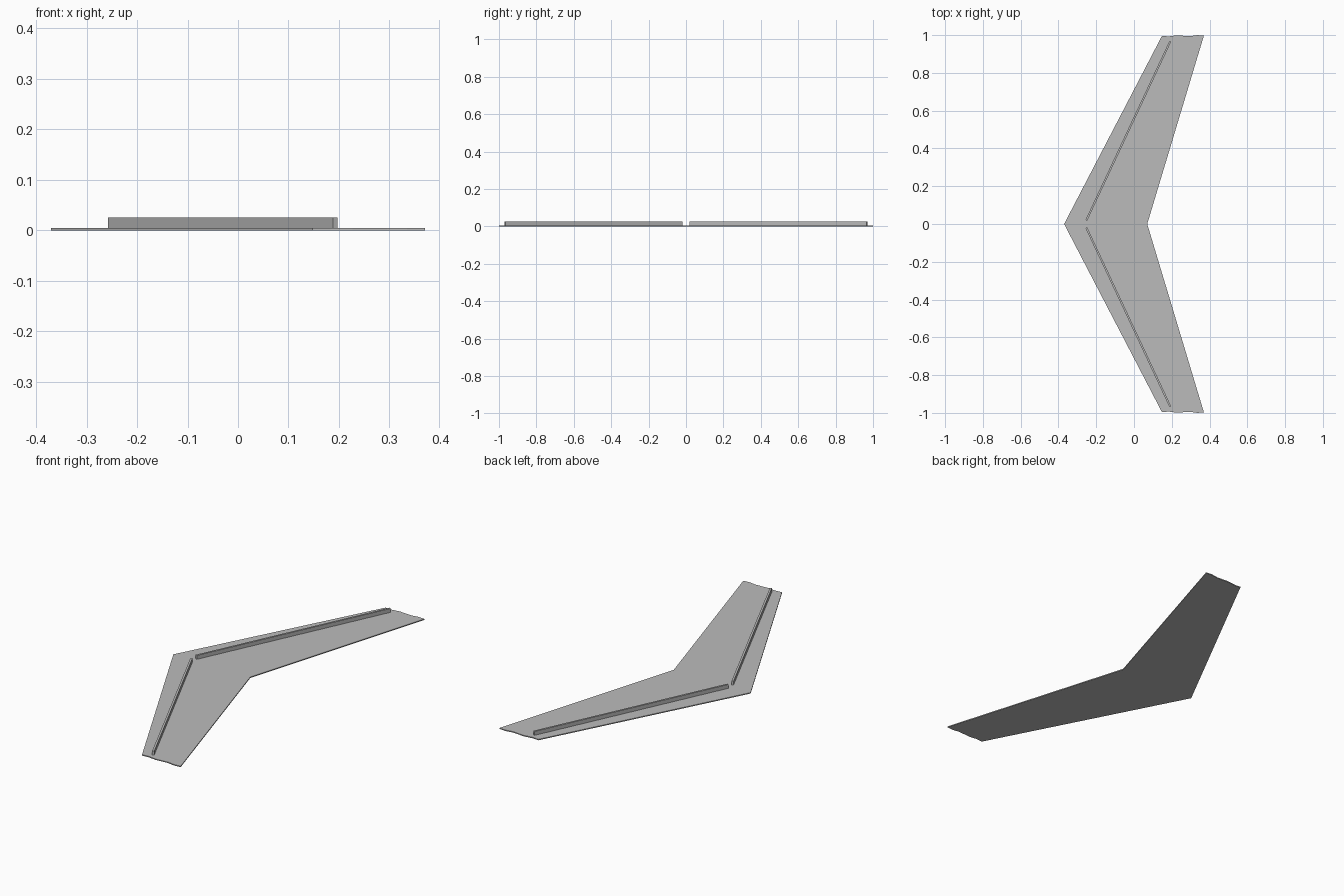
import bpy
import bmesh
from mathutils import Vector

cube = bpy.data.objects.get("Cube")
if cube:
    bpy.data.objects.remove(cube)

PLATE = 0.005
RIB_TOP = 0.025
RIB_WIDTH = 0.01

grey = bpy.data.materials.new("plain grey")
grey.use_nodes = True
colour = (0.5, 0.5, 0.5, 1)
grey.diffuse_color = colour
grey.node_tree.nodes["Principled BSDF"].inputs["Base Color"].default_value = colour


def slab(name, outline, bottom, top):
    """Extrude a flat outline upward into a solid."""
    bm = bmesh.new()
    face = bm.faces.new([bm.verts.new((x, y, bottom)) for x, y in outline])
    result = bmesh.ops.extrude_face_region(bm, geom=[face])
    raised = [v for v in result["geom"] if isinstance(v, bmesh.types.BMVert)]
    bmesh.ops.translate(bm, verts=raised, vec=(0, 0, top - bottom))
    bmesh.ops.recalc_face_normals(bm, faces=bm.faces)
    mesh = bpy.data.meshes.new(name)
    bm.to_mesh(mesh)
    bm.free()
    mesh.materials.append(grey)
    obj = bpy.data.objects.new(name, mesh)
    bpy.context.collection.objects.link(obj)
    return obj


# Swept wing plate with gently wavy tips
tip = [(0.148, 0.996), (0.183, 0.993), (0.227, 0.999),
       (0.295, 0.994), (0.335, 1.0), (0.37, 0.997)]
outline = [(-0.37, 0)] + tip + [(0.07, 0)] + [(x, -y) for x, y in reversed(tip)]
slab("wing_plate", outline, 0, PLATE)

# Thin upright rib along the front edge of each half
for name, side in (("left_rib", 1), ("right_rib", -1)):
    start = Vector((-0.2525, 0.0195 * side))
    end = Vector((0.1925, 0.968 * side))
    along = (end - start).normalized()
    across = Vector((-along.y, along.x)) * RIB_WIDTH / 2
    corners = [start - across, end - across, end + across, start + across]
    slab(name, corners, PLATE / 2, RIB_TOP)
